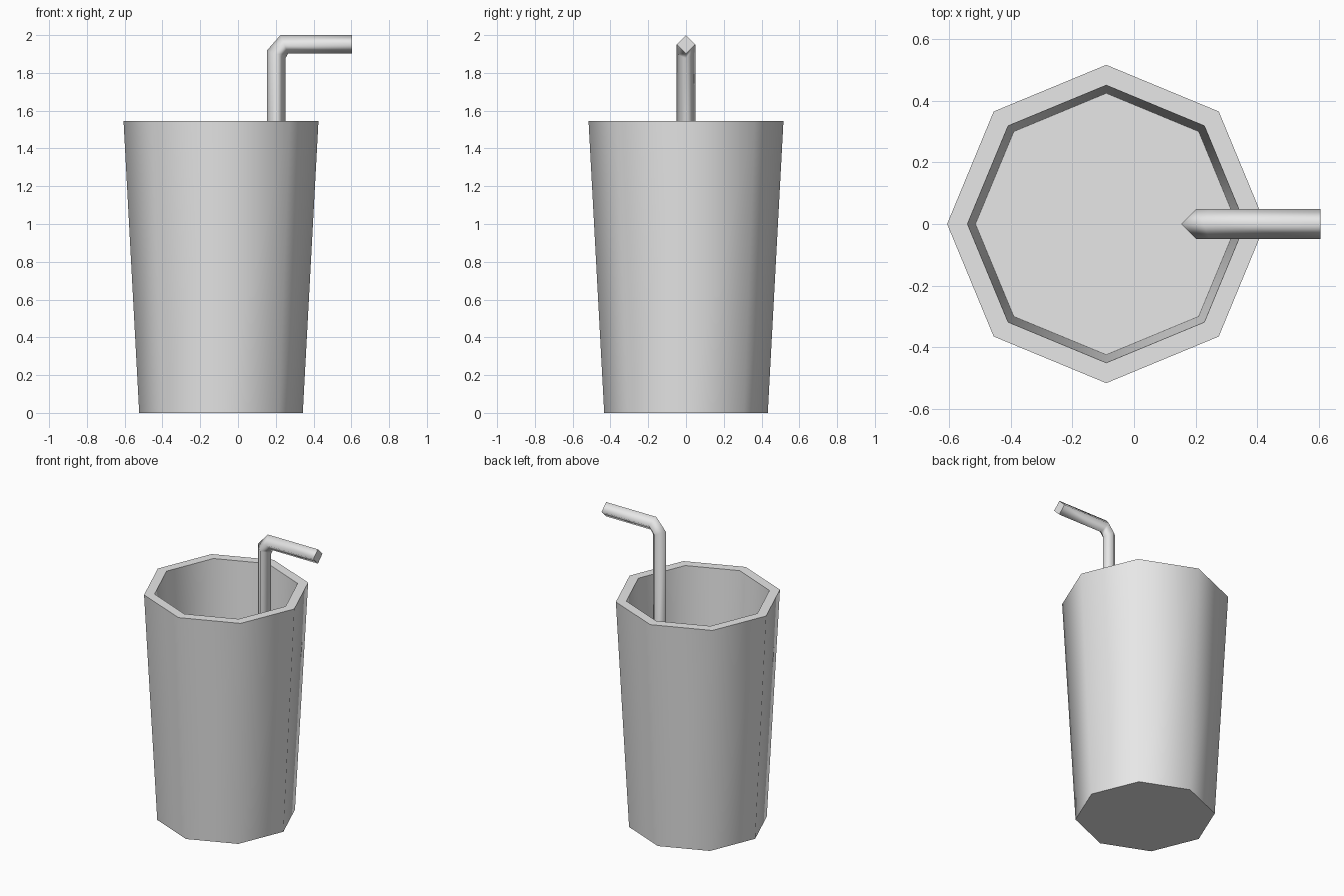
import bpy, bmesh, math
from mathutils import Vector

cube = bpy.data.objects.get("Cube")
if cube:
    bpy.data.objects.remove(cube, do_unlink=True)

# Single light grey material
grey = bpy.data.materials.new("light_grey")
grey.use_nodes = True
colour = (0.8, 0.8, 0.8, 1)
grey.diffuse_color = colour
grey.node_tree.nodes["Principled BSDF"].inputs["Base Color"].default_value = colour


def ring(bm, sides, radius, centre, u, v):
    """Loop of vertices around centre, spanned by directions u and v."""
    angles = [2 * math.pi * i / sides for i in range(sides)]
    return [bm.verts.new(centre + radius * (math.cos(a) * u + math.sin(a) * v))
            for a in angles]


def bridge(bm, a, b, smooth=True):
    for i in range(len(a)):
        j = (i + 1) % len(a)
        bm.faces.new((a[i], a[j], b[j], b[i])).smooth = smooth


def finish(bm, name):
    bmesh.ops.recalc_face_normals(bm, faces=bm.faces)
    mesh = bpy.data.meshes.new(name)
    bm.to_mesh(mesh)
    bm.free()
    mesh.materials.append(grey)
    obj = bpy.data.objects.new(name, mesh)
    bpy.context.collection.objects.link(obj)


X, Y, Z = Vector((1, 0, 0)), Vector((0, 1, 0)), Vector((0, 0, 1))

# Cup: tapered octagon with a flat rim and a recessed floor
rim_z, floor_z = 1.545, 1.05
bm = bmesh.new()
loops = [ring(bm, 8, r, Vector((-0.09, 0, z)), X, Y)
         for r, z in ((0.433, 0), (0.516, rim_z), (0.45, rim_z), (0.424, floor_z))]
bridge(bm, loops[0], loops[1])
bridge(bm, loops[1], loops[2], smooth=False)
bridge(bm, loops[2], loops[3])
bm.faces.new(loops[0])
bm.faces.new(loops[3])
finish(bm, "cup")

# Straw: square tube swept along a bent path, rings tilted at the bend
radius = 0.049
path = [((0.202, 0, 0.95), 0), ((0.202, 0, 1.898), 22.5),
        ((0.245, 0, 1.951), 67.5), ((0.604, 0, 1.951), 90)]
bm = bmesh.new()
loops = []
for point, tilt in path:
    t = math.radians(tilt)
    stretch = 1 / math.cos(math.radians(22.5)) if 0 < tilt < 90 else 1
    across = (math.cos(t) * X - math.sin(t) * Z) * stretch
    loops.append(ring(bm, 4, radius, Vector(point), across, Y))
for a, b in zip(loops, loops[1:]):
    bridge(bm, a, b)
bm.faces.new(loops[0])
bm.faces.new(loops[-1])
finish(bm, "straw")
